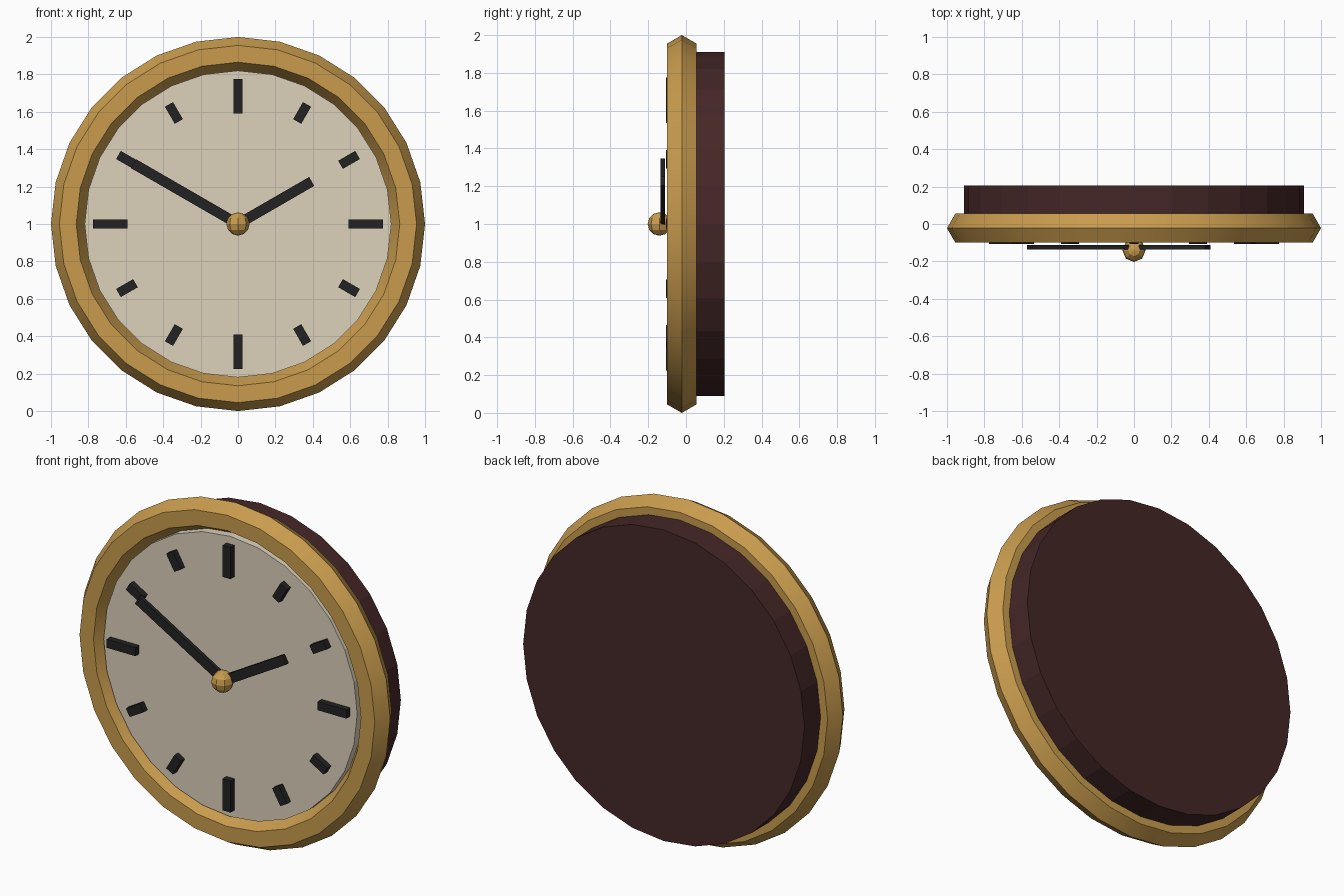
import bpy
import math
from mathutils import Matrix

if "Cube" in bpy.data.objects:
    bpy.data.objects.remove(bpy.data.objects["Cube"], do_unlink=True)

SIDES = 28
CENTRE_Z = 1.0


def material(name, color):
    m = bpy.data.materials.new(name)
    m.use_nodes = True
    m.diffuse_color = (*color, 1)
    m.node_tree.nodes["Principled BSDF"].inputs["Base Color"].default_value = (*color, 1)
    return m


brass = material("brass", (0.58, 0.33, 0.075))
wood = material("dark wood", (0.06, 0.02, 0.02))
cream = material("cream", (0.72, 0.64, 0.50))
black = material("black", (0.016, 0.016, 0.017))


def finish(name, mat):
    ob = bpy.context.object
    ob.name = name
    ob.data.materials.append(mat)
    return ob


# Round parts face the front; the turn puts a corner at twelve and three o'clock
def disc(name, radius, front, back, mat):
    bpy.ops.mesh.primitive_cylinder_add(
        vertices=SIDES, radius=radius, depth=back - front,
        location=(0, (front + back) / 2, CENTRE_Z), rotation=(math.pi / 2, 0, 0))
    return finish(name, mat)


# Flat bar running outward from the centre, angle clockwise from twelve o'clock
def bar(name, angle, inner, outer, width, front, back):
    bpy.ops.mesh.primitive_cube_add(size=1)
    ob = finish(name, black)
    ob.data.transform(
        Matrix.Rotation(math.radians(angle), 4, "Y")
        @ Matrix.Translation((0, 0, (inner + outer) / 2))
        @ Matrix.Diagonal((width, back - front, outer - inner, 1)))
    ob.location = (0, (front + back) / 2, CENTRE_Z)
    return ob


# Case and dial
disc("case_body", 0.91, 0.0, 0.205, wood)
disc("dial", 0.82, -0.07, 0.02, cream)

# Six-sided rim
bpy.ops.mesh.primitive_torus_add(
    major_segments=SIDES, minor_segments=6, major_radius=0.91, minor_radius=0.09,
    location=(0, -0.022, CENTRE_Z), rotation=(math.pi / 2, 0, 0))
finish("rim", brass)
bpy.ops.object.shade_smooth_by_angle(angle=math.radians(30))

# Hour marks, longer at the quarters
for hour in range(12):
    inner, outer = (0.59, 0.775) if hour % 3 == 0 else (0.633, 0.738)
    bar(f"hour_mark_{hour or 12}", hour * 30, inner, outer, 0.05, -0.106, -0.065)

# Hands
bar("hour_hand", 60, 0, 0.455, 0.055, -0.135, -0.112)
bar("minute_hand", -60, 0, 0.645, 0.055, -0.135, -0.112)

# Centre knob
bpy.ops.mesh.primitive_uv_sphere_add(
    segments=8, ring_count=6, radius=0.062, location=(0, -0.141, CENTRE_Z))
finish("centre_knob", brass)
